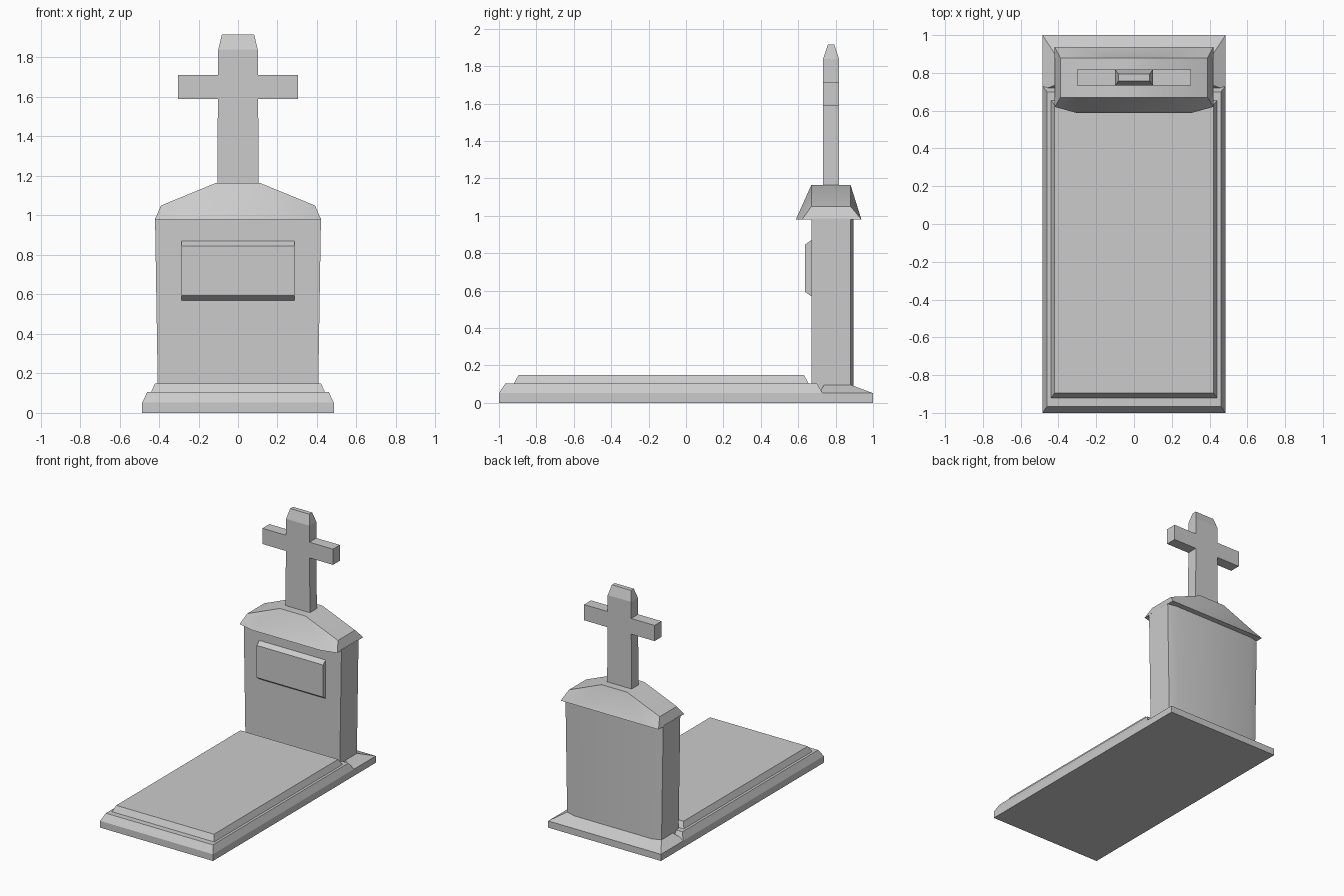
import bpy, bmesh

if "Cube" in bpy.data.objects:
    bpy.data.objects.remove(bpy.data.objects["Cube"])


def loft(name, rings, smooth=False, strips=None):
    """Skin a stack of equal-length rings; strips replaces the top face."""
    bm = bmesh.new()
    vs = [[bm.verts.new(p) for p in r] for r in rings]
    n = len(rings[0])
    for a, b in zip(vs, vs[1:]):
        for i in range(n):
            j = (i + 1) % n
            bm.faces.new((a[i], a[j], b[j], b[i]))
    bm.faces.new(vs[0][::-1])
    for f in strips or [range(n)]:
        bm.faces.new([vs[-1][i] for i in f])
    bmesh.ops.recalc_face_normals(bm, faces=bm.faces)
    me = bpy.data.meshes.new(name)
    bm.to_mesh(me)
    bm.free()
    ob = bpy.data.objects.new(name, me)
    bpy.context.collection.objects.link(ob)
    if smooth:
        bpy.ops.object.select_all(action='DESELECT')
        ob.select_set(True)
        bpy.context.view_layer.objects.active = ob
        bpy.ops.object.shade_smooth_by_angle(angle=0.5)
    return ob


def rect(hx, y0, y1, z):
    return [(-hx, y0, z), (hx, y0, z), (hx, y1, z), (-hx, y1, z)]


# Ground base: low plinth, bevelled front part, sloped skirt behind the stone
loft("base_plinth", [rect(.485, -1, 1, 0), rect(.485, -1, 1, .052)])
loft("base_kerb", [rect(.485, -1, .73, .052), rect(.46, -.965, .70, .105)])
loft("rear_skirt", [rect(.485, .71, 1, .052), rect(.405, .74, .88, .097)])

# Grave slab
loft("grave_slab", [rect(.44, -.92, .655, .105), rect(.42, -.895, .63, .15)])


# Headstone, slightly wider at the top, with a shallow bowed back
def stone(hx, z):
    return [(-hx, .67, z), (hx, .67, z), (hx, .88, z),
            (hx - .07, .895, z), (.07 - hx, .895, z), (-hx, .88, z)]


loft("headstone", [stone(.405, .052), stone(.42, .985)], True)

# Pitched cap with flared eaves
eaves = [(-.42, .62), (-.30, .587), (.30, .587), (.42, .62),
         (.42, .938), (.30, .938), (-.30, .938), (-.42, .938)]
roof = [(-.39, 1.05), (-.11, 1.165), (.11, 1.165), (.39, 1.05)]
loft("headstone_cap",
     [[(x, y, .98) for x, y in eaves],
      [(x, .67, z) for x, z in roof] + [(x, .88, z) for x, z in roof[::-1]]],
     True, [(0, 1, 6, 7), (1, 2, 5, 6), (2, 3, 4, 5)])

# Plaque with sloped top and bottom edges
plaque = [(.68, .57), (.67, .57), (.635, .595), (.635, .845), (.67, .87), (.68, .87)]
loft("plaque", [[(x, y, z) for y, z in plaque] for x in (-.285, .285)])

# Cross: tapered upright, then one arm on each side
loft("cross_upright", [rect(.105, .733, .818, 1.16), rect(.10, .733, .818, 1.84),
                       rect(.082, .758, .793, 1.915)])
for side, name in ((-1, "cross_arm_left"), (1, "cross_arm_right")):
    loft(name, [[(side * x, .733, 1.59), (side * x, .818, 1.59),
                 (side * x, .818, 1.712), (side * x, .733, 1.712)]
                for x in (.095, .303)])
